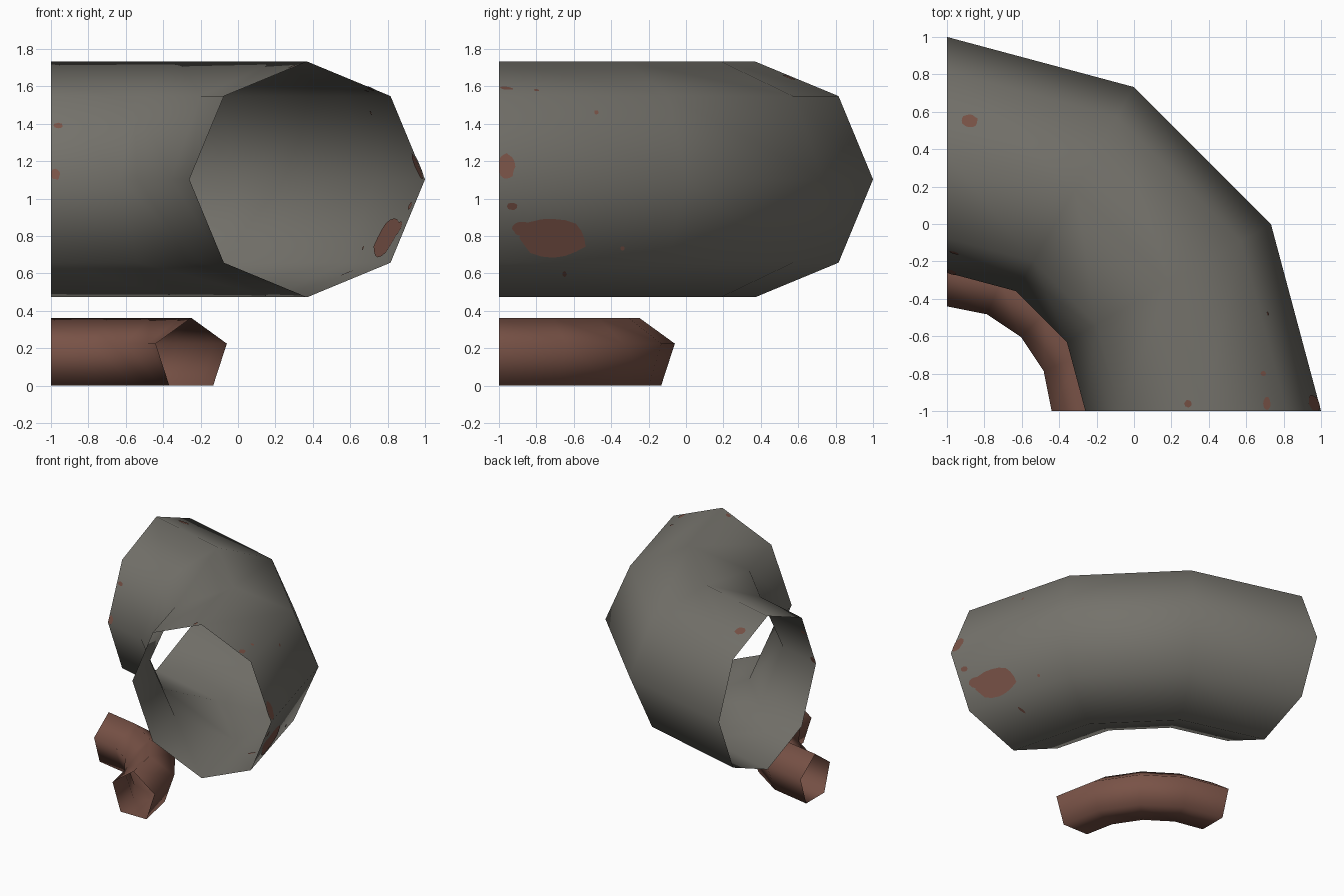
import bpy, bmesh, math, random
from mathutils import Vector
from mathutils.bvhtree import BVHTree

if "Cube" in bpy.data.objects:
    bpy.data.objects.remove(bpy.data.objects["Cube"])

random.seed(4)


def material(name, rgb):
    m = bpy.data.materials.new(name)
    m.diffuse_color = (*rgb, 1)
    m.use_nodes = True
    m.node_tree.nodes["Principled BSDF"].inputs["Base Color"].default_value = m.diffuse_color
    return m


GREY = material("weathered_grey", (0.175, 0.168, 0.147))
RUST = material("rust_brown", (0.19, 0.085, 0.062))


def make_object(name, bm, mat):
    me = bpy.data.meshes.new(name)
    for f in bm.faces:
        f.smooth = True
    bm.to_mesh(me)
    me.materials.append(mat)
    ob = bpy.data.objects.new(name, me)
    bpy.context.collection.objects.link(ob)
    return ob


def elbow(name, bend, radius, z, sides, steps, mat):
    """Open-ended quarter bend around the vertical axis through (-1, -1)."""
    bm = bmesh.new()
    rings = []
    for i in range(steps + 1):
        a = math.pi / 2 * i / steps
        ring = []
        for j in range(sides):
            t = 2 * math.pi * j / sides
            d = bend + radius * math.sin(t)
            ring.append(bm.verts.new((-1 + d * math.cos(a), -1 + d * math.sin(a),
                                      z + radius * math.cos(t))))
        rings.append(ring)
    for p, q in zip(rings, rings[1:]):
        for j in range(sides):
            k = (j + 1) % sides
            bm.faces.new((p[j], p[k], q[k], q[j]))
    bm.normal_update()
    make_object(name, bm, mat)
    return BVHTree.FromBMesh(bm)


# Pipes
big = elbow("large_pipe_bend", 1.37, 0.63, 1.103, 8, 3, GREY)
elbow("small_pipe_bend", 0.75, 0.2, 0.163, 5, 4, RUST)

# Rust patches: thin plates projected on the large pipe, inside and out
VIEWS = {
    "right": (lambda u, v: Vector((5, u, v)), Vector((-1, 0, 0))),
    "top": (lambda u, v: Vector((u, v, 5)), Vector((0, 0, -1))),
    "front": (lambda u, v: Vector((u, -5, v)), Vector((0, 1, 0))),
}
PATCHES = [  # view, centre, half sizes
    ("right", -0.71, 0.79, 0.18, 0.115),
    ("right", -0.87, 0.84, 0.06, 0.04),
    ("right", -0.96, 1.17, 0.045, 0.07),
    ("right", -0.93, 0.96, 0.03, 0.02),
    ("right", -0.65, 0.60, 0.012, 0.015),
    ("right", -0.34, 0.735, 0.012, 0.012),
    ("right", -0.48, 1.46, 0.012, 0.012),
    ("top", -0.88, 0.55, 0.045, 0.035),
    ("top", 0.29, -0.96, 0.02, 0.02),
    ("top", 0.71, -0.96, 0.02, 0.035),
    ("top", 0.69, -0.80, 0.014, 0.014),
    ("front", -0.96, 1.39, 0.025, 0.015),
    ("front", -0.975, 1.13, 0.025, 0.03),
]
bm = bmesh.new()
for view, cu, cv, su, sv in PATCHES:
    origin, ray = VIEWS[view]
    outline = [(cu, cv)]
    n = 16
    for i in range(n):
        a = 2 * math.pi * i / n
        k = random.uniform(0.88, 1.05)
        outline.append((max(-0.999, cu + su * k * math.cos(a)), cv + sv * k * math.sin(a)))
    if view == "top":
        outline = [(u, max(-0.999, v)) for u, v in outline]
    hits = [big.ray_cast(origin(u, v), ray)[:2] for u, v in outline]
    if any(h[0] is None for h in hits):
        continue
    for side in (1, -1):
        vs = [bm.verts.new(p + nrm * 0.003 * side) for p, nrm in hits]
        for i in range(n):
            tri = (vs[0], vs[1 + i], vs[1 + (i + 1) % n])
            bm.faces.new(tri if side > 0 else tri[::-1])
make_object("rust_patches", bm, RUST)
